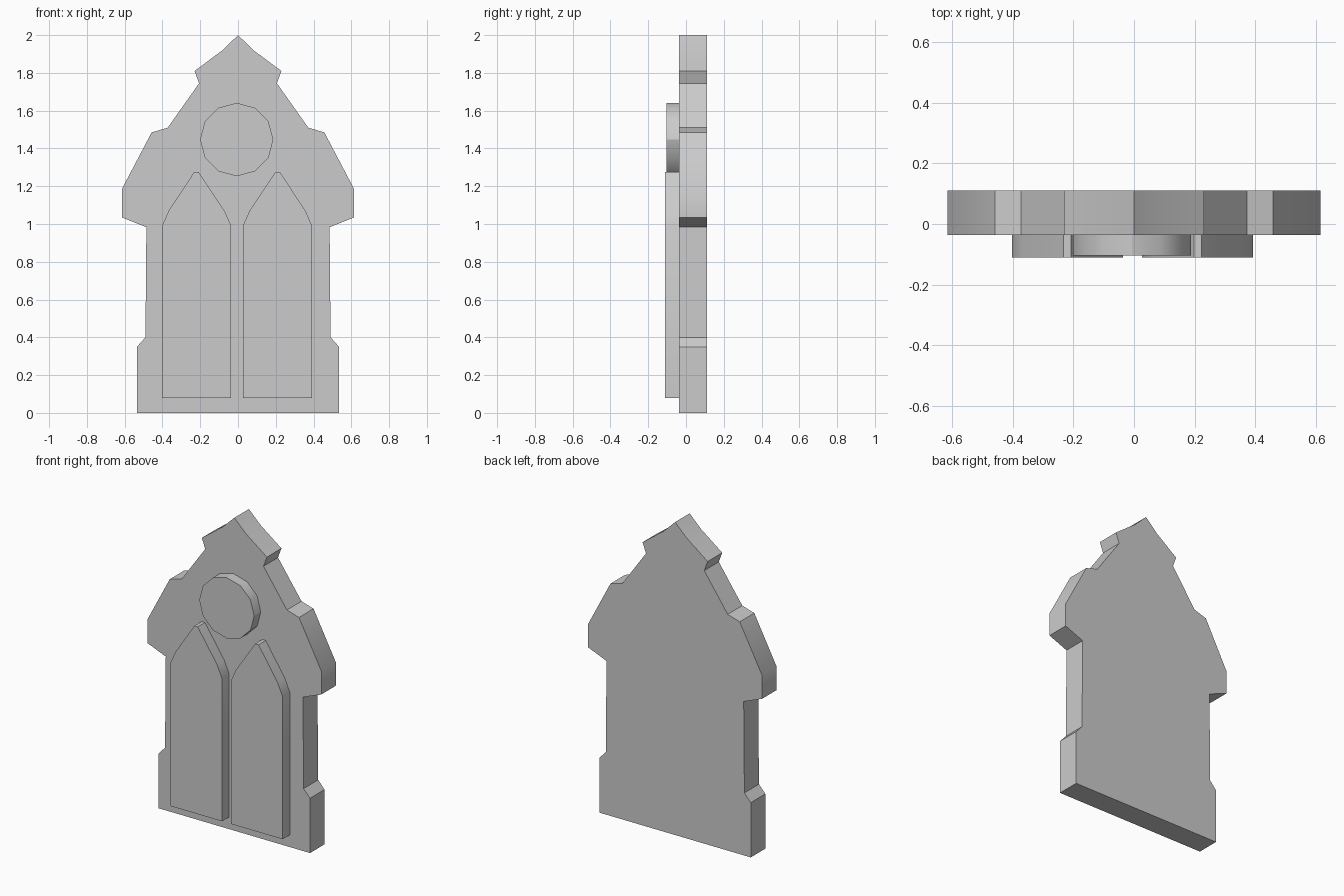
import bpy, bmesh, math

if "Cube" in bpy.data.objects:
    bpy.data.objects.remove(bpy.data.objects["Cube"])


def plate(name, outline, y_front, y_back):
    """Extrude an (x, z) outline along y into a closed solid."""
    bm = bmesh.new()
    face = bm.faces.new([bm.verts.new((x, y_front, z)) for x, z in outline])
    ext = bmesh.ops.extrude_face_region(bm, geom=[face], use_keep_orig=True)
    verts = [g for g in ext["geom"] if isinstance(g, bmesh.types.BMVert)]
    bmesh.ops.translate(bm, verts=verts, vec=(0, y_back - y_front, 0))
    bmesh.ops.recalc_face_normals(bm, faces=bm.faces[:])
    mesh = bpy.data.meshes.new(name)
    bm.to_mesh(mesh)
    bm.free()
    obj = bpy.data.objects.new(name, mesh)
    bpy.context.collection.objects.link(obj)
    bpy.ops.object.select_all(action='DESELECT')
    obj.select_set(True)
    bpy.context.view_layer.objects.active = obj
    bpy.ops.object.shade_smooth_by_angle(angle=math.radians(30))
    return obj


FRONT, BACK = -0.037, 0.11   # slab faces
SINK = FRONT + 0.01          # raised panels sit slightly inside the slab
MID = -0.005                 # centre line of the raised panels

# Gabled wall slab: right half of the outline, mirrored
half = [(0.535, 0), (0.535, 0.35), (0.49, 0.40), (0.485, 0.983),
        (0.615, 1.035), (0.615, 1.185), (0.457, 1.485), (0.372, 1.51),
        (0.206, 1.745), (0.23, 1.81), (0.082, 1.92)]
outline = half + [(0, 2)] + [(-x, z) for x, z in reversed(half)]
plate("wall_slab", outline, FRONT, BACK)

# Pair of pointed window panels
window = [(0.031, 0.078), (0.397, 0.078), (0.397, 0.99), (0.362, 1.07),
          (0.227, 1.275), (0.203, 1.275), (0.066, 1.07), (0.031, 0.99)]
for side, sx in (("left", -1), ("right", 1)):
    plate(f"window_{side}", [(MID + sx * x, z) for x, z in window], -0.11, SINK)

# Twelve-sided round window above the pair
ring = [math.tau * i / 12 for i in range(12)]
plate("round_window", [(MID - 0.002 + 0.194 * math.cos(a), 1.447 + 0.194 * math.sin(a))
                       for a in ring], -0.104, SINK)
